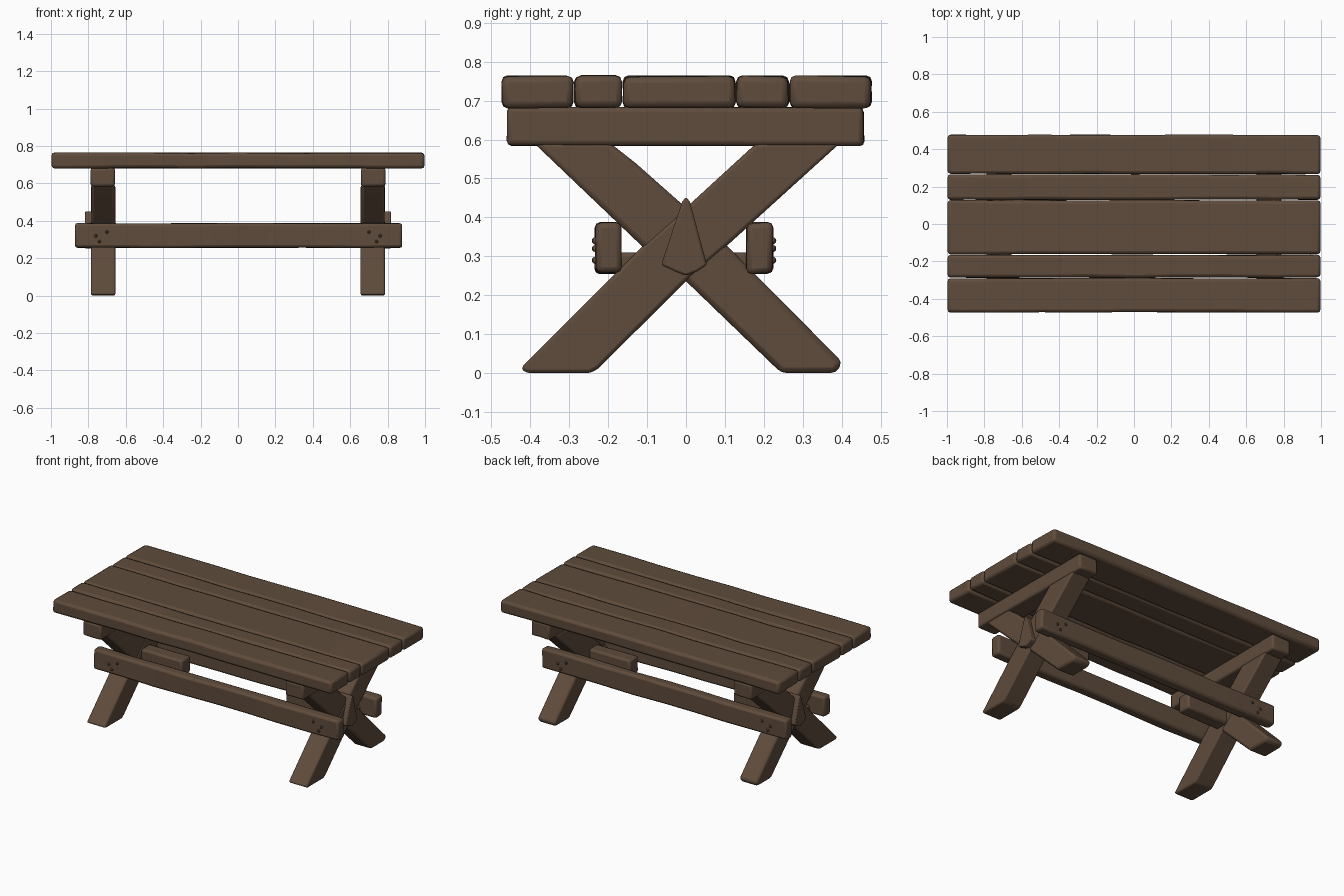
import bpy
import bmesh
import random
from mathutils import Vector

random.seed(4)
cube = bpy.data.objects.get("Cube")
if cube:
    bpy.data.objects.remove(cube, do_unlink=True)

wood = bpy.data.materials.new("brown_wood")
wood.use_nodes = True
colour = (0.115, 0.072, 0.045, 1)
wood.diffuse_color = colour
wood.node_tree.nodes["Principled BSDF"].inputs["Base Color"].default_value = colour


def prism(name, profile, x0, x1, steps=1, wear=0.0, bevel=0.012):
    """Extrude a (y, z) profile along x, with slightly uneven hewn sections."""
    bm = bmesh.new()
    rings = []
    for i in range(steps + 1):
        x = x0 + (x1 - x0) * i / steps
        rings.append([bm.verts.new((x, y + random.uniform(-wear, wear),
                                    z + random.uniform(-wear, wear)))
                      for y, z in profile])
    n = len(profile)
    for a, b in zip(rings, rings[1:]):
        for i in range(n):
            j = (i + 1) % n
            bm.faces.new((a[i], a[j], b[j], b[i]))
    bm.faces.new(rings[0])
    bm.faces.new(rings[-1])
    bmesh.ops.recalc_face_normals(bm, faces=bm.faces)
    mesh = bpy.data.meshes.new(name)
    bm.to_mesh(mesh)
    bm.free()
    mesh.materials.append(wood)
    obj = bpy.data.objects.new(name, mesh)
    bpy.context.collection.objects.link(obj)
    mod = obj.modifiers.new("worn_edges", 'BEVEL')
    mod.width = bevel
    mod.segments = 2
    mod.limit_method = 'ANGLE'
    mod.angle_limit = 0.5
    bpy.ops.object.select_all(action='DESELECT')
    obj.select_set(True)
    bpy.context.view_layer.objects.active = obj
    bpy.ops.object.shade_smooth_by_angle(angle=0.7)
    return obj


def rect(y0, y1, z0, z1):
    return [(y0, z0), (y1, z0), (y1, z1), (y0, z1)]


# Table top planks
edges = [-0.475, -0.288, -0.164, 0.128, 0.266, 0.478]
for i, (a, b) in enumerate(zip(edges, edges[1:])):
    prism(f"top_plank_{i + 1}", rect(a + 0.002, b - 0.002, 0.682, 0.763),
          -0.997, 0.997, 8, 0.0025, 0.016)

# Long side rails with wooden pegs
for side, y0, y1 in (("front", -0.233, -0.167), ("back", 0.157, 0.223)):
    prism(f"{side}_rail", rect(y0, y1, 0.256, 0.386), -0.872, 0.878, 8, 0.003, 0.014)
    face = y0 if side == "front" else y1
    for k, (px, pz) in enumerate([(0.70, 0.34), (0.74, 0.29), (0.76, 0.32)]):
        for s in (-1, 1):
            bpy.ops.mesh.primitive_uv_sphere_add(segments=8, ring_count=6, radius=0.009,
                                                 location=(s * px, face, pz))
            peg = bpy.context.object
            peg.name = f"{side}_peg_{k + 1}_{'left' if s > 0 else 'right'}"
            peg.data.materials.append(wood)
            bpy.ops.object.shade_smooth_by_angle()

# Trestles at both ends
leg_a = [(-0.425, 0.012), (-0.41, 0.0), (-0.245, 0.0), (-0.225, 0.012), (0.0, 0.236),
         (0.105, 0.327), (0.395, 0.59), (0.18, 0.59), (0.0, 0.425), (-0.112, 0.325)]
leg_b = [(0.402, 0.028), (0.385, 0.0), (0.245, 0.0), (0.0, 0.236), (-0.112, 0.325),
         (-0.395, 0.595), (-0.2, 0.595), (-0.13, 0.54), (0.0, 0.425), (0.105, 0.327)]
wedge = [(-0.03, 0.262), (0.0, 0.25), (0.03, 0.262), (0.054, 0.278),
         (0.01, 0.44), (0.0, 0.453), (-0.01, 0.44), (-0.064, 0.278)]
for s, label in ((1, "left"), (-1, "right")):
    prism(f"{label}_crossbeam", rect(-0.459, 0.457, 0.584, 0.682), s * 0.658, s * 0.788, 2, 0.002)
    prism(f"{label}_leg_a", leg_a, s * 0.656, s * 0.786, 1, 0, 0.014)
    prism(f"{label}_leg_b", leg_b, s * 0.659, s * 0.783, 1, 0, 0.014)
    # Pointed tenon through the leg crossing, with its inner tongue
    prism(f"{label}_wedge", wedge, s * 0.67, s * 0.818, 1, 0, 0.006)
    prism(f"{label}_tongue", rect(-0.045, 0.045, 0.265, 0.372), s * 0.37, s * 0.68, 3, 0.002)
    # Short bar tying the legs to the rails
    prism(f"{label}_rail_support", rect(-0.18, 0.17, 0.258, 0.31), s * 0.68, s * 0.765)
